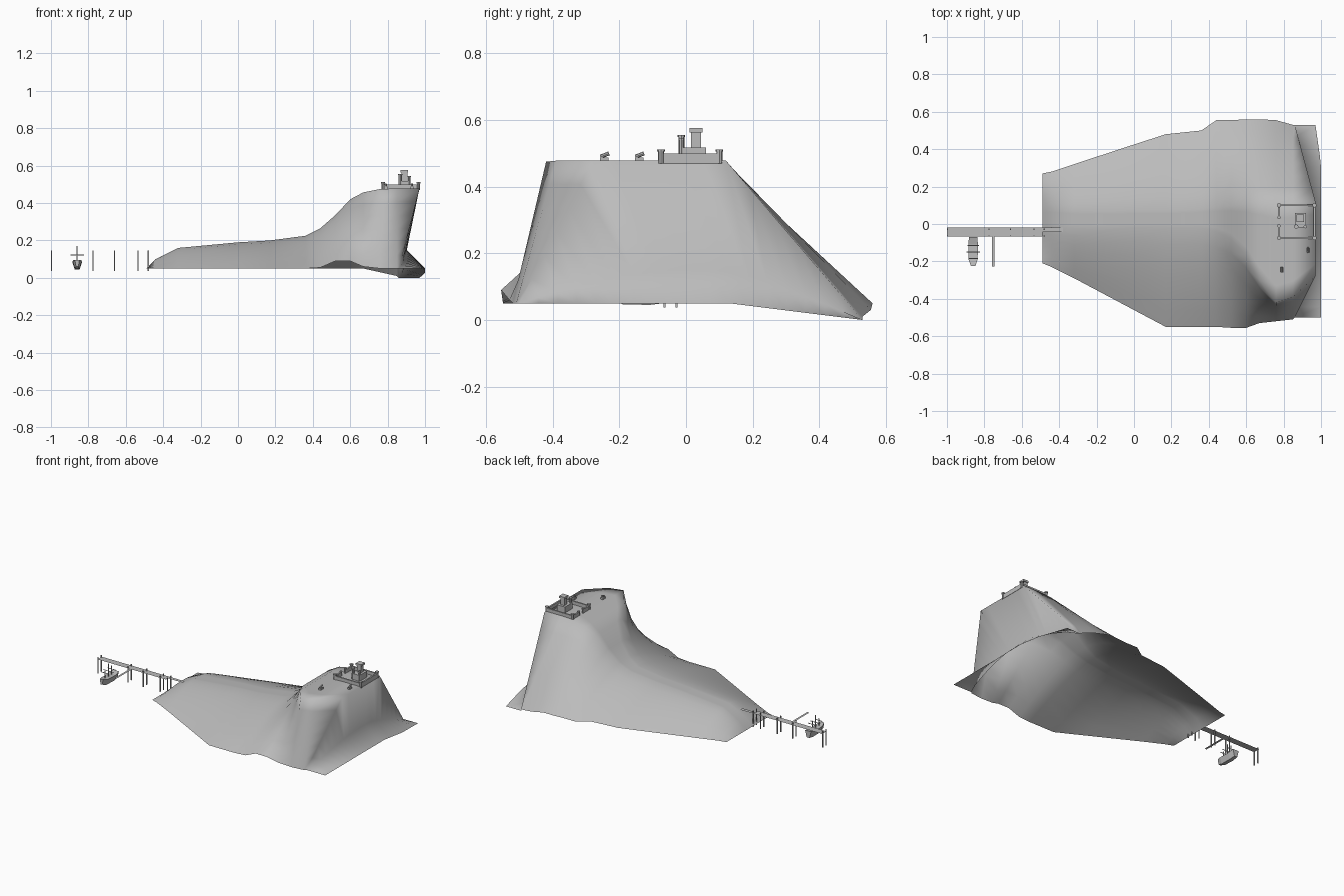
import bpy, bmesh, math
from mathutils import Vector

cube = bpy.data.objects.get("Cube")
if cube:
    bpy.data.objects.remove(cube, do_unlink=True)

stone = bpy.data.materials.new("stone_grey")
stone.use_nodes = True
GREY = (0.5, 0.5, 0.5, 1)
stone.diffuse_color = GREY
stone.node_tree.nodes["Principled BSDF"].inputs["Base Color"].default_value = GREY


def finish(bm, name, smooth=None):
    mesh = bpy.data.meshes.new(name)
    bm.to_mesh(mesh)
    bm.free()
    obj = bpy.data.objects.new(name, mesh)
    bpy.context.collection.objects.link(obj)
    mesh.materials.append(stone)
    if smooth:
        bpy.ops.object.select_all(action="DESELECT")
        obj.select_set(True)
        bpy.context.view_layer.objects.active = obj
        bpy.ops.object.shade_smooth_by_angle(angle=math.radians(smooth))
    return obj


def add_box(bm, low, high):
    low, high = Vector(low), Vector(high)
    verts = bmesh.ops.create_cube(bm, size=1)["verts"]
    for v in verts:
        v.co = (low + high) / 2 + v.co * (high - low)


def add_plate(bm, x0, x1, y0, y1, z):
    bm.faces.new([bm.verts.new(p) for p in ((x0, y0, z), (x1, y0, z), (x1, y1, z), (x0, y1, z))])


def add_rod(bm, start, end, radius, sides=8):
    start, end = Vector(start), Vector(end)
    axis = end - start
    verts = bmesh.ops.create_cone(bm, cap_ends=True, segments=sides, radius1=radius,
                                  radius2=radius, depth=axis.length)["verts"]
    turn = axis.to_track_quat("Z", "Y")
    for v in verts:
        v.co = (start + end) / 2 + turn @ v.co


def add_tower(bm, x, y, bottom, top, radius, sides=8):
    # shaft with a wider parapet
    add_rod(bm, (x, y, bottom), (x, y, top), radius, sides)
    add_rod(bm, (x, y, top - radius * 0.7), (x, y, top), radius * 1.3, sides)


# Island: x, front shore, front crest, back crest, back shore, crest height, shore heights
STATIONS = [
    (-.49, -.21, -.02, .08, .27, .05, .05, .05),
    (-.44, -.23, -.02, .08, .28, .1, .05, .05),
    (-.32, -.29, -.02, .07, .32, .16, .05, .05),
    (0, -.46, -.02, .07, .425, .19, .05, .05),
    (.17, -.55, -.02, .07, .48, .2, .05, .05),
    (.36, -.55, -.02, .08, .5, .225, .05, .05),
    (.44, -.55, -.04, .09, .555, .265, .055, .05),
    (.52, -.555, -.08, .1, .555, .335, .09, .05),
    (.6, -.555, -.17, .11, .56, .42, .09, .05),
    (.67, -.53, -.3, .12, .56, .457, .06, .05),
    (.76, -.52, -.42, .12, .555, .475, .05, .03),
    (.85, -.51, -.39, .12, .53, .478, .05, .01),
]
STEPS = 6


def section(x, front, crest_f, crest_b, back, top, front_z, back_z, edge_x=None):
    shore_x = x if edge_x is None else edge_x
    # low ground is domed, the castle hill has straight flanks
    bend = 1 + 0.4 * min(1, max(0, (.45 - top) / .2))
    points = []
    for i in range(STEPS):
        s = i / STEPS
        points.append((shore_x + (x - shore_x) * s, front + (crest_f - front) * s,
                       front_z + (top - front_z) * (1 - (1 - s) ** bend)))
    for i in range(STEPS):
        points.append((x, crest_f + (crest_b - crest_f) * i / STEPS, top))
    for i in range(STEPS + 1):
        s = 1 - i / STEPS
        points.append((shore_x + (x - shore_x) * s, back + (crest_b - back) * s,
                       back_z + (top - back_z) * (1 - (1 - s) ** bend)))
    return points


rows = [section(*s) for s in STATIONS]
# cliff rim, hollow waist that sinks at both ends, and flared foot
rim = section(.97, -.5, -.28, .12, .53, .478, .05, 0, edge_x=.86)
waist, foot = [], []
for i in range(len(rim)):
    t = i / (len(rim) - 1)
    arch = math.sin(math.pi * t)
    y = -.5 + 1.03 * t
    ground = .05 - .05 * max(0, (y - .13) / .4)
    waist.append((.86 + .04 * arch ** 0.5, y, ground + .1 * arch))
    foot.append((1 - .03 * max(0, (y - .32) / .21), y, ground))
rows += [rim, waist, foot]

bm = bmesh.new()
grid = [[bm.verts.new(p) for p in row] for row in rows]
for a, b in zip(grid, grid[1:]):
    for i in range(len(a) - 1):
        bm.faces.new((a[i], b[i], b[i + 1], a[i + 1]))
bmesh.ops.remove_doubles(bm, verts=bm.verts, dist=0.0005)
finish(bm, "island", 180)

# Castle curtain wall with round corner towers
GROUND = .47
X0, X1, Y0, Y1 = .775, .965, -.075, .1
bm = bmesh.new()
for y in (Y0, Y1):
    add_box(bm, (X0, y - .005, GROUND), (X1, y + .005, .5))
add_box(bm, (X1 - .005, Y0, GROUND), (X1 + .005, Y1, .5))
for a, b in ((Y0, -.01), (.035, Y1)):
    add_box(bm, (X0 - .005, a, GROUND), (X0 + .005, b, .5))
finish(bm, "castle_wall")

bm = bmesh.new()
for x in (X0, X1):
    for y in (Y0, Y1):
        add_tower(bm, x, y, GROUND, .512, .009)
for y in (-.01, .035):
    add_tower(bm, X0, y, GROUND, .505, .007)
finish(bm, "wall_towers", 40)

# Keep with its tall towers
bm = bmesh.new()
add_box(bm, (.86, -.02, GROUND), (.92, .06, .518))
add_box(bm, (.875, .015, GROUND), (.905, .045, .575))
add_box(bm, (.87, .01, .563), (.91, .05, .576))
finish(bm, "keep")
bm = bmesh.new()
add_tower(bm, .868, -.014, GROUND, .555, .009)
add_tower(bm, .915, -.014, GROUND, .545, .007)
finish(bm, "keep_towers", 40)

# Cannons on the cliff top
for number, (x, y) in enumerate([(.93, -.14), (.79, -.245)], 1):
    bm = bmesh.new()
    add_box(bm, (x - .008, y - .013, GROUND), (x + .008, y + .013, .488))
    add_rod(bm, (x, y - .012, .49), (x, y + .014, .5), .006)
    finish(bm, f"cannon_{number}")

# Pier deck, side gangway and posts
DECK = .131
bm = bmesh.new()
add_plate(bm, -1, -.49, -.066, -.02, DECK)
add_plate(bm, -.49, -.38, -.044, -.02, DECK)
add_plate(bm, -.76, -.745, -.226, -.066, DECK)
finish(bm, "pier_deck")
bm = bmesh.new()
for x in (-.998, -.775, -.66, -.535, -.48):
    for y in (-.064, -.028):
        add_box(bm, (x - .003, y - .003, .037), (x + .003, y + .003, .145))
finish(bm, "pier_posts")

# Boat hull lofted from bow to stern
BOAT_X = -.86
bm = bmesh.new()
rings = []
for y, width, keel, rim_z in ((-.225, .012, .06, .095), (-.19, .024, .047, .088),
                              (-.11, .026, .045, .085), (-.07, .022, .05, .095)):
    rings.append([bm.verts.new((BOAT_X + side * width * part, y, z))
                  for side, part, z in ((-1, 1, rim_z), (-1, .5, keel), (1, .5, keel), (1, 1, rim_z))])
for a, b in zip(rings, rings[1:]):
    for i in range(4):
        j = (i + 1) % 4
        bm.faces.new((a[i], a[j], b[j], b[i]))
bm.faces.new(rings[0][::-1])
bm.faces.new(rings[-1])
bmesh.ops.recalc_face_normals(bm, faces=bm.faces)
finish(bm, "boat_hull")

# Masts and yards
bm = bmesh.new()
for y, top, half in ((-.185, .135, .025), (-.15, .17, .036), (-.115, .145, .03)):
    add_rod(bm, (BOAT_X, y, .06), (BOAT_X, y, top), .003, 6)
    add_rod(bm, (BOAT_X - half, y, .122), (BOAT_X + half, y, .122), .0025, 6)
finish(bm, "boat_masts")
